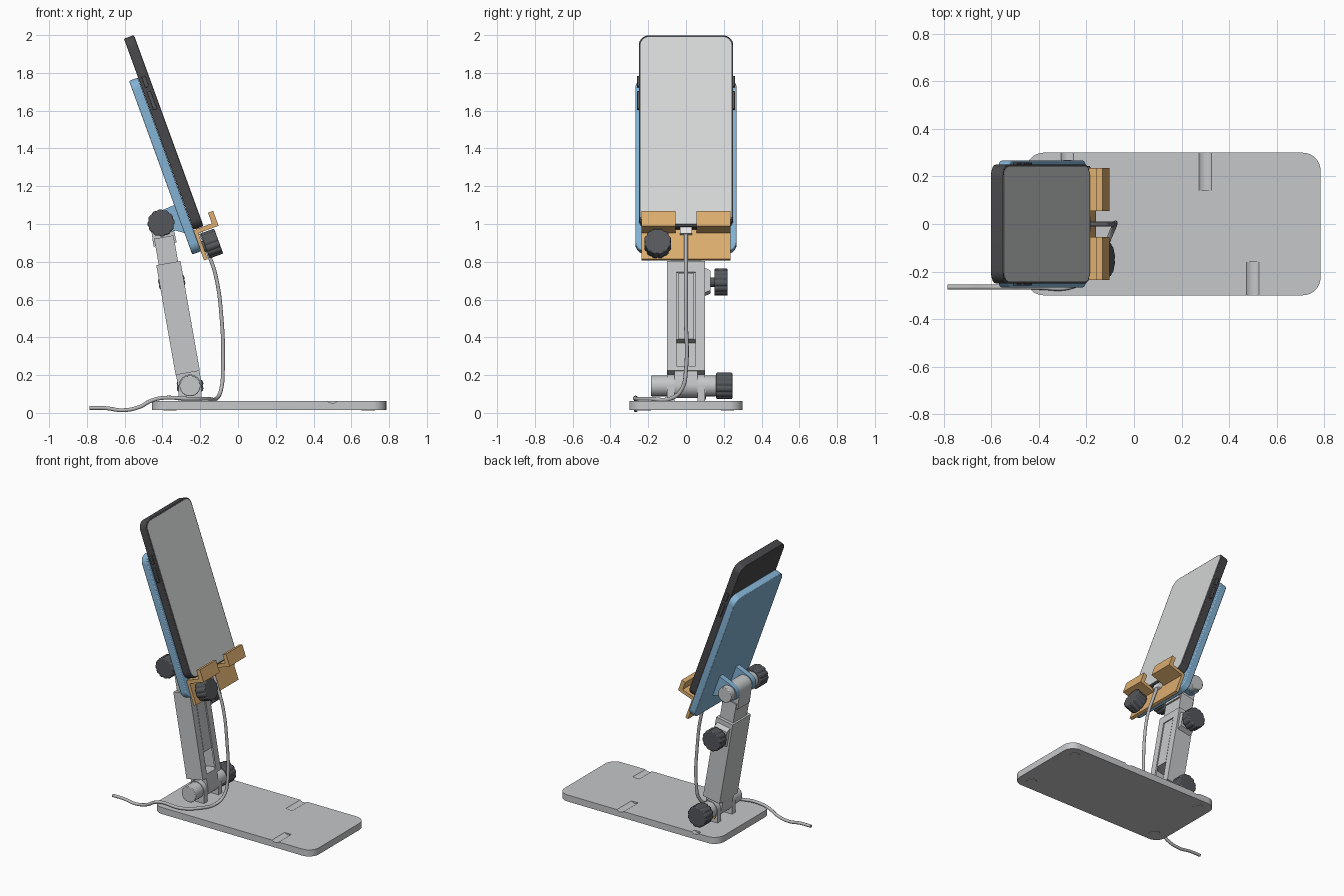
import bpy, bmesh, math
from mathutils import Matrix, Vector

old = bpy.data.objects.get("Cube")
if old:
    bpy.data.objects.remove(old)


def material(name, rgb):
    m = bpy.data.materials.new(name)
    m.use_nodes = True
    m.diffuse_color = (*rgb, 1)
    m.node_tree.nodes["Principled BSDF"].inputs["Base Color"].default_value = (*rgb, 1)
    return m


GREY = material("light grey plastic", (0.56, 0.57, 0.58))
CABLE = material("cable grey", (0.48, 0.48, 0.49))
BLUE = material("sky blue plastic", (0.23, 0.45, 0.66))
ORANGE = material("orange plastic", (0.72, 0.42, 0.16))
KNOB = material("dark knob grey", (0.09, 0.095, 0.105))
BODY = material("charcoal", (0.065, 0.065, 0.07))
SCREEN = material("screen grey", (0.66, 0.67, 0.67))
WHITE = material("plug white", (0.8, 0.8, 0.8))

# Working frames: the tilted cradle and the tilted arm
WORLD = Matrix.Identity(4)
CRADLE = Matrix.Rotation(math.radians(-20), 4, 'Y')
ARM = Matrix.Translation((-0.254, 0, 0.143)) @ Matrix.Rotation(math.radians(-10), 4, 'Y')
parts = []


def rect(a0, a1, b0, b1):
    return [(a0, b0), (a1, b0), (a1, b1), (a0, b1)]


def circle(a, b, r, n=40, start=0.0, sweep=360.0):
    steps = n if sweep == 360 else n + 1
    angles = [math.radians(start + sweep * i / n) for i in range(steps)]
    return [(a + r * math.cos(t), b + r * math.sin(t)) for t in angles]


def rounded(a0, a1, b0, b1, r):
    corners = [(a1 - r, b1 - r), (a0 + r, b1 - r), (a0 + r, b0 + r), (a1 - r, b0 + r)]
    return [p for i, c in enumerate(corners) for p in circle(*c, r, 8, 90 * i, 90)]


def scallop(a, b, r, lobes=12):
    pts = []
    for i in range(lobes * 8):
        t = math.tau * i / (lobes * 8)
        k = r * (0.9 + 0.1 * abs(math.sin(t * lobes / 2)) ** 0.6)
        pts.append((a + k * math.cos(t), b + k * math.sin(t)))
    return pts


def prism(name, pts, axis, lo, hi, mat, frame=WORLD, bevel=0):
    """Extrude a 2D outline along one axis of a frame."""
    place = {'x': lambda p, h: (h, p[0], p[1]),
             'y': lambda p, h: (p[0], h, p[1]),
             'z': lambda p, h: (p[0], p[1], h)}[axis]
    bm = bmesh.new()
    face = bm.faces.new([bm.verts.new(place(p, lo)) for p in pts])
    grown = bmesh.ops.extrude_face_region(bm, geom=[face])["geom"]
    shift = Vector(place((0, 0), hi - lo))
    bmesh.ops.translate(bm, vec=shift, verts=[v for v in grown if isinstance(v, bmesh.types.BMVert)])
    bmesh.ops.recalc_face_normals(bm, faces=bm.faces)
    mesh = bpy.data.meshes.new(name)
    bm.to_mesh(mesh)
    bm.free()
    ob = bpy.data.objects.new(name, mesh)
    bpy.context.collection.objects.link(ob)
    ob.matrix_world = frame
    mesh.materials.append(mat)
    if bevel:
        mod = ob.modifiers.new("edge", 'BEVEL')
        mod.width, mod.segments, mod.angle_limit = bevel, 2, math.radians(50)
    parts.append(ob)
    return ob


def box(name, x0, x1, y0, y1, z0, z1, mat, frame=WORLD, bevel=0):
    return prism(name, rect(x0, x1, y0, y1), 'z', z0, z1, mat, frame, bevel)


def cut(target, cutter):
    mod = target.modifiers.new("cut", 'BOOLEAN')
    mod.operation, mod.object, mod.solver = 'DIFFERENCE', cutter, 'EXACT'
    cutter.hide_render = True
    cutter.hide_viewport = True
    cutter.display_type = 'WIRE'


def knob(name, a, b, axis, lo, hi, frame):
    prism(name, scallop(a, b, 0.072), axis, lo, hi, KNOB, frame, 0.006)


# Base plate with shallow cable grooves and feet
base = prism("base_plate", rounded(-0.455, 0.785, -0.3, 0.3, 0.075), 'z', 0.016, 0.062, GREY)
for gx, y0, y1 in ((0.5, -0.32, -0.16), (0.3, 0.14, 0.32), (-0.28, 0.27, 0.32)):
    cut(base, prism("groove_cutter", circle(gx, 0.092, 0.04), 'y', y0, y1, GREY))
for fx in (-0.36, 0.69):
    for fy in (-0.22, 0.22):
        prism("foot_pad", circle(fx, fy, 0.035), 'z', 0.012, 0.017, GREY)

# Lower hinge: lugs, bolt, washer and knob
px, pz = -0.254, 0.143
for side in (-1, 1):
    lo, hi = sorted((side * 0.062, side * 0.1))
    outline = [(px + 0.06, 0.06)] + circle(px, pz, 0.06, 20, 0, 180) + [(px - 0.06, 0.06)]
    prism("base_lug", outline, 'y', lo, hi, GREY)
prism("lower_bolt", circle(px, pz, 0.055), 'y', -0.185, 0.16, GREY, bevel=0.004)
prism("lower_washer", circle(px, pz - 0.02, 0.052), 'y', 0.096, 0.106, ORANGE)
knob("lower_knob", px, pz, 'y', 0.16, 0.245, WORLD)

# Outer arm: hollow sleeve with a front slot, rounded pivot foot
foot = circle(0, 0, 0.063, 20, 180, 180) + [(0.063, 0.09), (-0.063, 0.09)]
prism("arm_foot", foot, 'y', -0.06, 0.06, GREY, ARM)
sleeve = box("outer_arm", -0.065, 0.065, -0.1, 0.1, 0.07, 0.66, GREY, ARM)
cut(sleeve, box("bore_cutter", -0.053, 0.053, -0.078, 0.078, 0.095, 0.7, GREY, ARM))
cut(sleeve, box("slot_cutter", 0.04, 0.1, -0.05, 0.05, 0.095, 0.6, GREY, ARM))

# Inner arm with tongue, collar and rounded head
box("inner_arm", -0.052, 0.052, -0.077, 0.077, 0.24, 0.8, GREY, ARM)
box("inner_tongue", 0.05, 0.062, -0.043, 0.043, 0.24, 0.595, GREY, ARM)
head = [(0.062, 0.76)] + circle(0, 0.875, 0.058, 20, 0, 180) + [(-0.062, 0.76)]
prism("arm_head", head, 'y', -0.068, 0.068, GREY, ARM)

# Height clamp on the side of the sleeve
boss = [(0.095, 0.49), (0.13, 0.505), (0.13, 0.61), (0.095, 0.63)]
prism("clamp_boss", boss, 'x', -0.05, 0.05, GREY, ARM)
prism("clamp_stem", circle(0, 0.558, 0.025), 'y', 0.12, 0.16, KNOB, ARM)
knob("clamp_knob", 0, 0.558, 'y', 0.15, 0.22, ARM)

# Blue back plate with its hinge lugs
plate = [(y, z) for y, z in rounded(-0.268, 0.268, 0.871, 1.849, 0.055)]
prism("back_plate", plate, 'x', 0.059, 0.109, BLUE, CRADLE, 0.006)
hx, hz = -0.039, 1.084
for side in (-1, 1):
    lo, hi = sorted((side * 0.072, side * 0.11))
    lug = [(0.062, 1.15)] + circle(hx, hz, 0.06, 20, 90, 180) + [(0.02, 1.02), (0.062, 0.99)]
    prism("plate_lug", lug, 'y', lo, hi, BLUE, CRADLE)
prism("upper_bolt", circle(hx, hz, 0.052), 'y', -0.15, 0.155, GREY, CRADLE, 0.004)
knob("upper_knob", hx, hz, 'y', -0.235, -0.15, CRADLE)

# Phone: body, screen and side buttons
prism("phone_body", rounded(-0.25, 0.25, 0.992, 2.068, 0.055), 'x', 0.11, 0.165, BODY, CRADLE, 0.004)
prism("phone_screen", rounded(-0.241, 0.241, 1.002, 2.058, 0.048), 'x', 0.164, 0.167, SCREEN, CRADLE)
for side in (-1, 1):
    for z0, z1 in ((1.66, 1.76), (1.785, 1.845)):
        box("phone_button", 0.128, 0.148, side * 0.253 - 0.006, side * 0.253 + 0.006,
            z0, z1, KNOB, CRADLE, 0.003)

# Orange ledge: plate, shelves and lips either side of the cable gap
box("ledge_plate", 0.107, 0.128, -0.235, 0.235, 0.82, 0.988, ORANGE, CRADLE)
ledge = [(0.12, 0.966), (0.242, 0.966), (0.242, 1.05), (0.213, 1.05), (0.213, 0.99), (0.12, 0.99)]
for side in (-1, 1):
    lo, hi = sorted((side * 0.055, side * 0.235))
    prism("ledge_lip", ledge, 'y', lo, hi, ORANGE, CRADLE)
knob("ledge_knob", -0.15, 0.89, 'x', 0.138, 0.215, CRADLE)
prism("ledge_stem", circle(-0.15, 0.89, 0.03), 'x', 0.12, 0.145, KNOB, CRADLE)

# Charging plug and cable
box("plug", 0.124, 0.154, -0.033, 0.033, 0.955, 0.995, WHITE, CRADLE, 0.004)
path = [(-0.193, 0, 0.945), (-0.159, 0, 0.85), (-0.12, 0, 0.735), (-0.087, 0, 0.5),
        (-0.08, 0, 0.23), (-0.088, -0.02, 0.13), (-0.11, -0.07, 0.08), (-0.17, -0.2, 0.075),
        (-0.26, -0.262, 0.075), (-0.41, -0.266, 0.078), (-0.465, -0.266, 0.062),
        (-0.52, -0.266, 0.032), (-0.61, -0.266, 0.014), (-0.7, -0.266, 0.025), (-0.785, -0.266, 0.026)]
curve = bpy.data.curves.new("cable", 'CURVE')
curve.dimensions = '3D'
curve.bevel_depth, curve.bevel_resolution, curve.use_fill_caps = 0.0105, 3, True
spline = curve.splines.new('BEZIER')
spline.bezier_points.add(len(path) - 1)
for point, co in zip(spline.bezier_points, path):
    point.co = co
    point.handle_left_type = point.handle_right_type = 'AUTO'
curve.resolution_u = 8
curve.materials.append(CABLE)
bpy.context.collection.objects.link(bpy.data.objects.new("cable", curve))

# Smooth the round surfaces, keep the edges sharp
for ob in bpy.context.selected_objects:
    ob.select_set(False)
visible = [ob for ob in parts if not ob.hide_render]
for ob in visible:
    ob.select_set(True)
bpy.context.view_layer.objects.active = visible[0]
bpy.ops.object.shade_smooth_by_angle(angle=math.radians(30))
